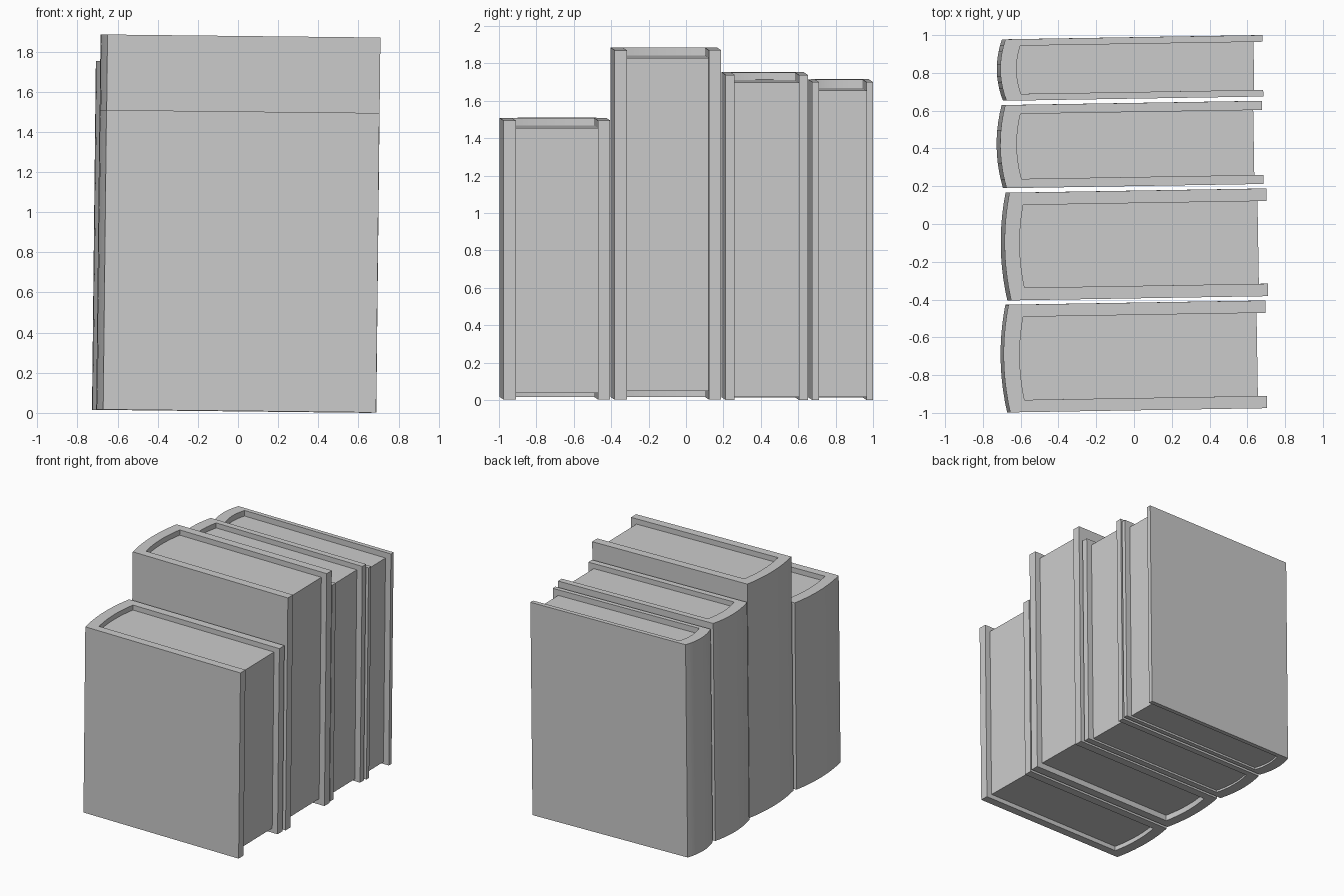
import bpy, bmesh
from mathutils import Matrix, Vector

if "Cube" in bpy.data.objects:
    bpy.data.objects.remove(bpy.data.objects["Cube"])

ARC = 10              # segments across a rounded spine
LENGTH = 1.36         # spine corner to cover fore edge
YAW, LEAN = 0.0165, 0.011


def u_path(front, back, y0, y1, bulge):
    """Near fore edge -> rounded spine -> far fore edge (x=0 is the cover edge)."""
    pts = [(front, y0)]
    for i in range(ARC + 1):
        t = i / ARC
        pts.append((back - bulge * 4 * t * (1 - t), y0 + (y1 - y0) * t))
    return pts + [(front, y1)]


def make_object(name, bm, matrix):
    bmesh.ops.recalc_face_normals(bm, faces=bm.faces)
    mesh = bpy.data.meshes.new(name)
    bm.to_mesh(mesh)
    bm.free()
    obj = bpy.data.objects.new(name, mesh)
    bpy.context.collection.objects.link(obj)
    obj.matrix_world = matrix
    bpy.ops.object.select_all(action='DESELECT')
    obj.select_set(True)
    bpy.context.view_layer.objects.active = obj
    bpy.ops.object.shade_smooth_by_angle(angle=0.5)
    return obj


def extrude_up(bm, height):
    geom = bmesh.ops.extrude_face_region(bm, geom=bm.faces[:])["geom"]
    verts = [g for g in geom if isinstance(g, bmesh.types.BMVert)]
    bmesh.ops.translate(bm, verts=verts, vec=(0, 0, height))


def book(label, pos, width, height, board, spine, low, high):
    matrix = (Matrix.Translation(Vector(pos)) @ Matrix.Rotation(LEAN, 4, 'Y')
              @ Matrix.Rotation(YAW, 4, 'Z'))
    outer = u_path(0, -LENGTH, 0, width, 0.03)
    y0, y1 = board, width - board

    # Cover: U-shaped wall with rounded spine
    bm = bmesh.new()
    a = [bm.verts.new((x, y, 0)) for x, y in outer]
    b = [bm.verts.new((x, y, 0)) for x, y in u_path(0, -LENGTH + spine, y0, y1, 0.022)]
    for i in range(len(a) - 1):
        bm.faces.new((a[i], a[i + 1], b[i + 1], b[i]))
    extrude_up(bm, height)
    make_object(label + "_cover", bm, matrix)

    # Page block: fills the cover, set back on three sides
    bm = bmesh.new()
    bm.faces.new([bm.verts.new((x, y, low))
                  for x, y in u_path(-0.047, -LENGTH + spine, y0, y1, 0.022)])
    extrude_up(bm, height - low - high)
    make_object(label + "_pages", bm, matrix)


# Row of books, front to back: position, width, height, board, spine, page insets
book("short_book", (0.688, -0.975, 0.002), 0.57, 1.492, 0.065, 0.077, 0.036, 0.04)
book("tall_book", (0.689, -0.382, 0.002), 0.57, 1.868, 0.066, 0.072, 0.046, 0.042)
book("medium_book", (0.666, 0.212, 0.0), 0.44, 1.738, 0.048, 0.08, 0.016, 0.04)
book("thin_book", (0.666, 0.675, 0.0), 0.325, 1.70, 0.035, 0.078, 0.016, 0.045)
